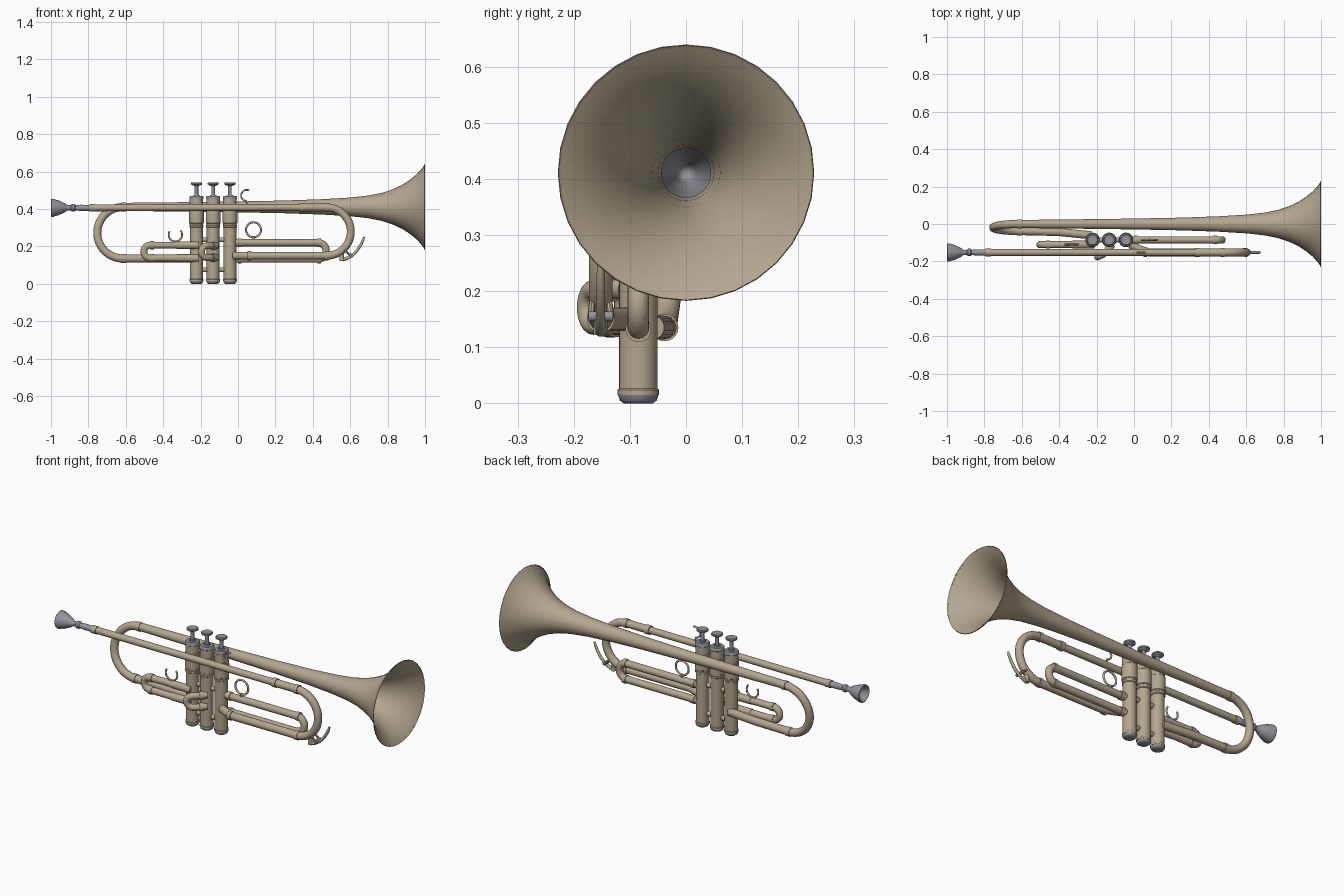
import bpy, bmesh, math
from mathutils import Vector

if "Cube" in bpy.data.objects:
    bpy.data.objects.remove(bpy.data.objects["Cube"])


def material(name, rgb):
    m = bpy.data.materials.new(name)
    m.diffuse_color = (*rgb, 1)
    m.use_nodes = True
    m.node_tree.nodes["Principled BSDF"].inputs["Base Color"].default_value = m.diffuse_color
    return m


BRASS = material("aged_brass", (0.45, 0.385, 0.275))
STEEL = material("grey_steel", (0.29, 0.30, 0.335))


def add_mesh(name, me, mat):
    ob = bpy.data.objects.new(name, me)
    bpy.context.collection.objects.link(ob)
    me.materials.clear()
    me.materials.append(mat)
    bpy.ops.object.select_all(action='DESELECT')
    ob.select_set(True)
    bpy.context.view_layer.objects.active = ob
    bpy.ops.object.shade_smooth_by_angle(angle=math.radians(40))
    return ob


def lathe(name, profile, origin, axis, mat, n=24):
    """Revolve (distance along axis, radius) points about x, y or z."""
    bm = bmesh.new()
    rings = []
    for t, r in profile:
        ring = []
        for i in range(n):
            a = 2 * math.pi * i / n
            u, v = r * math.cos(a), r * math.sin(a)
            p = {'x': (t, u, v), 'y': (v, t, u), 'z': (u, v, t)}[axis]
            ring.append(bm.verts.new(Vector(p) + Vector(origin)))
        rings.append(ring)
    for a, b in zip(rings, rings[1:]):
        for i in range(n):
            j = (i + 1) % n
            bm.faces.new((a[i], a[j], b[j], b[i]))
    bmesh.ops.remove_doubles(bm, verts=bm.verts, dist=1e-5)
    bmesh.ops.recalc_face_normals(bm, faces=bm.faces)
    me = bpy.data.meshes.new(name)
    bm.to_mesh(me)
    bm.free()
    return add_mesh(name, me, mat)


def tube(name, pts, r, mat=BRASS, cyclic=False, res=6, radii=None):
    """Round tube swept along a list of points."""
    cu = bpy.data.curves.new(name, 'CURVE')
    cu.dimensions = '3D'
    cu.bevel_depth = r
    cu.bevel_resolution = res
    cu.use_fill_caps = not cyclic
    sp = cu.splines.new('POLY')
    sp.points.add(len(pts) - 1)
    for i, p in enumerate(pts):
        sp.points[i].co = (*p, 1)
        sp.points[i].radius = radii[i] if radii else 1
    sp.use_cyclic_u = cyclic
    tmp = bpy.data.objects.new(name + "_path", cu)
    bpy.context.collection.objects.link(tmp)
    dg = bpy.context.evaluated_depsgraph_get()
    me = bpy.data.meshes.new_from_object(tmp.evaluated_get(dg))
    bpy.data.objects.remove(tmp)
    return add_mesh(name, me, mat)


def arc(cx, cz, r, a0, a1, y0, y1, n=20):
    """Arc in the xz plane, y blending smoothly from y0 to y1."""
    out = []
    for i in range(n + 1):
        f = i / n
        a = math.radians(a0 + (a1 - a0) * f)
        s = f * f * (3 - 2 * f)
        out.append((cx + r * math.cos(a), y0 + (y1 - y0) * s, cz + r * math.sin(a)))
    return out


def ferrule(name, x0, x1, y, z, r=0.0245):
    lathe(name, [(x0, 0.015), (x0, r), (x1, r), (x1, 0.015)], (0, y, z), 'x', BRASS, 20)


AX = 0.41      # height of bell and lead pipe
LY = -0.152    # lead pipe depth
VY = -0.085    # valve depth

# Bell with rolled rim
lathe("bell", [(-0.62, 0.0215), (-0.3, 0.025), (0, 0.029), (0.25, 0.034), (0.45, 0.041),
               (0.6, 0.05), (0.7, 0.061), (0.77, 0.075), (0.83, 0.095), (0.88, 0.119),
               (0.92, 0.145), (0.955, 0.174), (0.98, 0.201), (0.993, 0.219), (0.998, 0.226)],
      (0, 0, AX + 0.001), 'x', BRASS, 32)
lathe("bell_rim", [(0.994, 0.225), (0.997, 0.2285), (1.0, 0.227), (0.997, 0.2235), (0.994, 0.225)],
      (0, 0, AX + 0.001), 'x', BRASS, 32)
lathe("bell_throat", [(0.56, 0.045), (0.45, 0.036), (0.3, 0.018), (0.25, 0)],
      (0, 0, AX + 0.001), 'x', STEEL, 32)

# Rear bow from the bell down into the first valve
tube("bell_bow", [(-0.6, 0, AX)] + arc(-0.615, 0.2725, 0.1375, 90, 270, 0, -0.038, 28)
     + [(-0.4, -0.043, 0.135), (-0.23, -0.06, 0.135)], 0.0215)
ferrule("bow_upper_ferrule", -0.625, -0.6, 0, AX)
ferrule("bow_lower_ferrule", -0.625, -0.6, -0.038, 0.135)

# Lead pipe, main tuning slide and its return leg to the third valve
tube("lead_pipe", [(-0.79, LY, 0.406), (0.35, LY, 0.408)], 0.0185)
ferrule("mouthpiece_receiver", -0.795, -0.765, LY, 0.406, 0.021)
tube("tuning_slide", [(0.33, LY, 0.408)] + arc(0.474, 0.279, 0.129, 90, -90, LY, LY, 28)
     + [(0.08, LY, 0.15), (0.03, -0.135, 0.15), (-0.02, -0.11, 0.15)], 0.021)
for x0, x1, z in ((0.325, 0.35, 0.408), (0.465, 0.485, 0.408), (0.465, 0.485, 0.15), (0.05, 0.07, 0.15)):
    ferrule("tuning_ferrule", x0, x1, LY, z)

# Mouthpiece
lathe("mouthpiece", [(-0.955, 0), (-0.965, 0.018), (-0.985, 0.034), (-0.997, 0.04), (-1.0, 0.044),
                     (-0.997, 0.048), (-0.985, 0.048), (-0.978, 0.044), (-0.962, 0.041),
                     (-0.945, 0.033), (-0.925, 0.024), (-0.912, 0.014), (-0.895, 0.014),
                     (-0.888, 0.02), (-0.875, 0.02), (-0.868, 0.014), (-0.84, 0.0165),
                     (-0.78, 0.016), (-0.78, 0)], (0, LY, 0.406), 'x', STEEL, 28)

# Three valves with caps, stems and finger buttons
for k, x in enumerate((-0.222, -0.133, -0.043), 1):
    o = (x, VY, 0)
    lathe(f"valve_casing_{k}", [(0.015, 0), (0.015, 0.037), (0.024, 0.037), (0.026, 0.0345),
                                (0.3, 0.0345), (0.303, 0.038), (0.312, 0.038), (0.314, 0.036),
                                (0.322, 0.036), (0.324, 0.039), (0.405, 0.039), (0.408, 0.036),
                                (0.455, 0.036), (0.455, 0)], o, 'z', BRASS)
    lathe(f"valve_bottom_cap_{k}", [(0, 0), (0, 0.026), (0.005, 0.033), (0.015, 0.036), (0.015, 0)],
          o, 'z', STEEL)
    lathe(f"valve_top_cap_{k}", [(0.452, 0.036), (0.454, 0.038), (0.464, 0.038), (0.47, 0.034),
                                 (0.47, 0.018), (0.475, 0.016), (0.475, 0)], o, 'z', STEEL)
    lathe(f"valve_button_{k}", [(0.46, 0.0095), (0.522, 0.0095), (0.528, 0.024), (0.532, 0.03),
                                (0.539, 0.03), (0.542, 0.026), (0.538, 0)], o, 'z', STEEL)
for z in (0.075, 0.235):
    tube("valve_connector", [(-0.2, VY, z), (-0.065, VY, z)], 0.013, res=4)

# First valve slide with thumb saddle
Y1 = -0.11
tube("first_slide", [(-0.21, Y1, 0.206)] + arc(-0.469, 0.1715, 0.0345, 90, 270, Y1, Y1)
     + [(-0.21, Y1, 0.137)], 0.0185)
for z in (0.206, 0.137):
    ferrule("first_slide_ferrule", -0.47, -0.45, Y1, z, 0.022)
    tube("first_slide_sleeve", [(-0.33, Y1, z), (-0.21, Y1, z)], 0.021)
tube("thumb_saddle", arc(-0.335, 0.262, 0.036, 150, 400, Y1, Y1), 0.005, res=3)

# Second valve slide, angled out toward the player's right
loop = [(-0.115, -0.125)]
top, bottom = [], []
for x, y in ((-0.115, -0.11), (-0.135, -0.135), (-0.165, -0.163)):
    top.append((x, y, 0.203))
    bottom.insert(0, (x, y, 0.139))
bend = []
for i in range(1, 16):
    a = math.pi * i / 16
    s = math.sin(a)
    bend.append((-0.165 - 0.03 * s, -0.163 - 0.014 * s, 0.171 + 0.032 * math.cos(a)))
tube("second_slide", top + bend + bottom, 0.0175)
for z in (0.203, 0.139):
    tube("second_slide_ferrule", [(-0.128, -0.126, z), (-0.142, -0.142, z)], 0.0215)

# Third valve slide with finger ring
tube("third_slide", [(-0.03, VY, 0.22)] + arc(0.427, 0.176, 0.044, 90, -90, VY, VY)
     + [(-0.03, VY, 0.132)], 0.0195)
for z in (0.22, 0.132):
    ferrule("third_slide_ferrule", 0.425, 0.445, VY, z, 0.023)
    ferrule("third_slide_stop", 0.0, 0.02, VY, z, 0.023)
tube("finger_ring", arc(0.083, 0.289, 0.04, 0, 351, VY, VY, 39), 0.0055, cyclic=True, res=3)
tube("finger_ring_post", [(0.083, VY, 0.23), (0.083, VY, 0.252)], 0.008, res=3)

# Little-finger hook on the lead pipe
tube("finger_hook", arc(0.047, 0.472, 0.03, 65, 265, LY, LY) + [(0.05, LY, 0.425)], 0.005, res=3)

# Water key under the tuning slide
tube("water_key_lever", [(0.56, LY, 0.128), (0.585, LY, 0.137), (0.61, LY, 0.15), (0.635, LY, 0.175),
                         (0.655, LY, 0.205), (0.668, LY, 0.232), (0.674, LY, 0.25)],
     0.008, res=3, radii=[1.3, 1.2, 1, 1, 1, 0.9, 0.6])
lathe("water_key_pivot", [(-0.022, 0), (-0.022, 0.009), (0.022, 0.009), (0.022, 0)],
      (0.6, LY, 0.155), 'y', STEEL, 12)
for s in (-1, 1):
    tube("water_key_saddle", [(0.57, LY + s * 0.015, 0.18), (0.6, LY + s * 0.018, 0.153)], 0.006, res=2)
lathe("water_key_nipple", [(0.122, 0), (0.122, 0.013), (0.165, 0.011), (0.165, 0)],
      (0.555, LY, 0), 'z', BRASS, 12)
